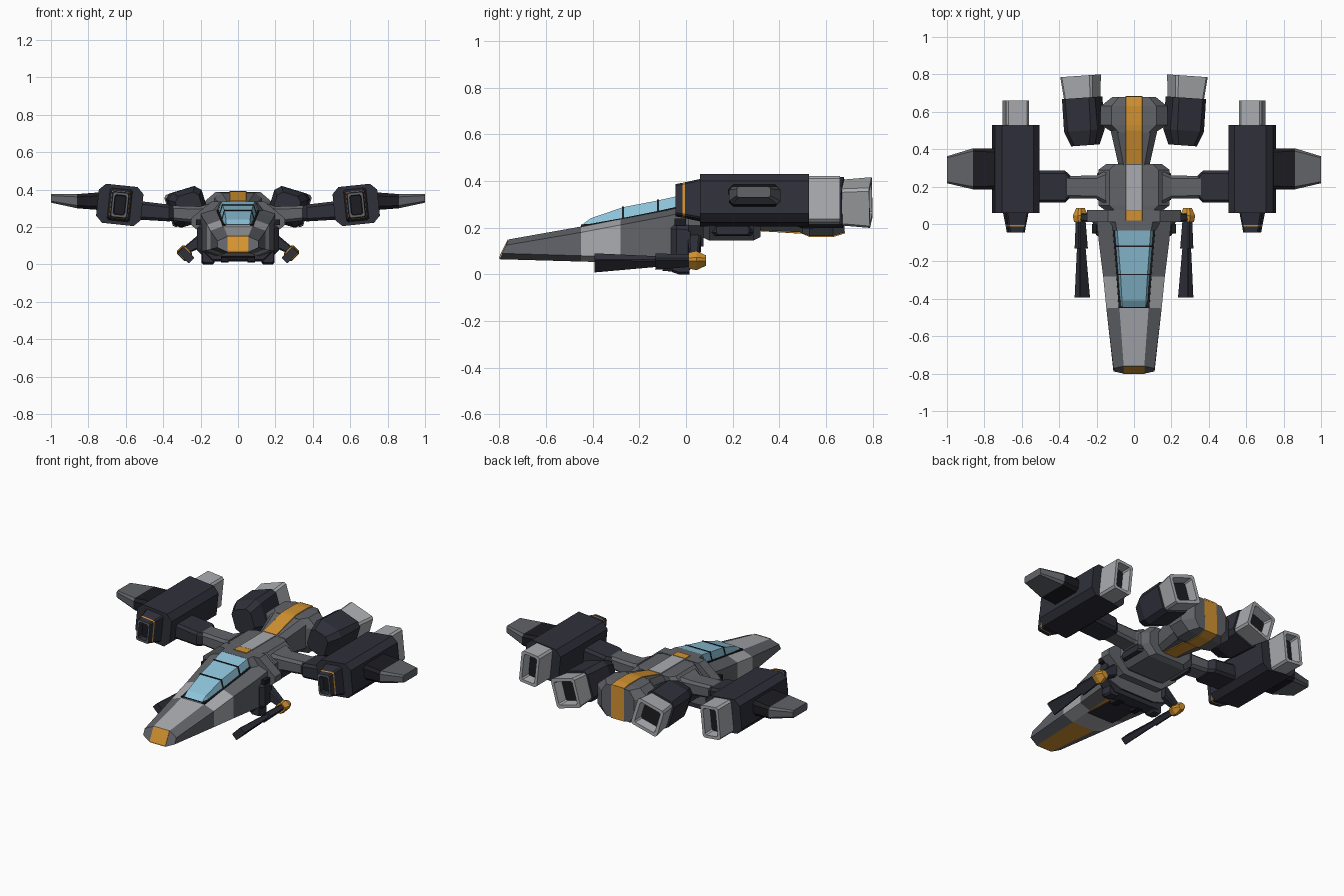
import bpy, bmesh
from math import radians
from mathutils import Matrix, Vector

if "Cube" in bpy.data.objects:
    bpy.data.objects.remove(bpy.data.objects["Cube"])

COLORS = {"mid": (.12, .125, .14, 1), "dark": (.028, .029, .042, 1), "light": (.4, .41, .43, 1),
          "orange": (.65, .29, .03, 1), "glass": (.27, .55, .7, 1), "black": (.012, .012, .016, 1)}
KEYS = list(COLORS)
MATS = []
for k in KEYS:
    m = bpy.data.materials.new(k + "_paint")
    m.diffuse_color = COLORS[k]
    m.use_nodes = True
    m.node_tree.nodes["Principled BSDF"].inputs["Base Color"].default_value = m.diffuse_color
    MATS.append(m)


def sec(axis, pos, a, b, ha, hb, ca=.0, cb=None):
    """Chamfered rectangle across an axis; sides: 0 top, 2 right, 4 bottom, 6 left."""
    cb = ca if cb is None else cb
    ca, cb = max(ca, .001), max(cb, .001)
    pts = [(-ha+ca, hb), (ha-ca, hb), (ha, hb-cb), (ha, cb-hb),
           (ha-ca, -hb), (ca-ha, -hb), (-ha, cb-hb), (-ha, hb-cb)]
    return [Vector((a+u, pos, b+v)) if axis == "y" else Vector((pos, a+u, b+v)) for u, v in pts]


def loft(name, rings, mat="mid", paint=None, end=None, pair=False, tf=None):
    """Skin the rings; paint maps (ring, side) to a colour, end colours the last cap."""
    bm = bmesh.new()
    vs = [[bm.verts.new(p) for p in r] for r in rings]
    n = len(rings[0])
    for i in range(len(vs)-1):
        for j in range(n):
            k = (j+1) % n
            f = bm.faces.new((vs[i][j], vs[i][k], vs[i+1][k], vs[i+1][j]))
            f.material_index = KEYS.index((paint and paint(i, j)) or mat)
    bm.faces.new(vs[0]).material_index = KEYS.index(mat)
    bm.faces.new(vs[-1]).material_index = KEYS.index(end or mat)
    bmesh.ops.recalc_face_normals(bm, faces=bm.faces)
    if tf:
        bm.transform(tf)
    me = bpy.data.meshes.new(name)
    bm.to_mesh(me)
    bm.free()
    for m in MATS:
        me.materials.append(m)
    ob = bpy.data.objects.new(name, me)
    bpy.context.collection.objects.link(ob)
    if pair:
        ob.modifiers.new("mirror", "MIRROR")
    return ob


def place(x, y, z, roll=0, toe=0):
    return (Matrix.Translation((x, y, z)) @ Matrix.Rotation(radians(toe), 4, "Z")
            @ Matrix.Rotation(radians(roll), 4, "Y"))


def stripe(name, pts, mat, hw=.045):
    loft(name, [sec("y", y, 0, z, hw, .004) for y, z in pts], mat)


def body(rows, cb):
    """Rings from rows of y, top half width, half width, top z, bottom z."""
    return [sec("y", y, 0, (zt+zb)/2, w, (zt-zb)/2, w-t, cb) for y, t, w, zt, zb in rows]


# nose with raked tip
nose = body([(-.8, .055, .11, .15, .065), (-.45, .078, .148, .205, .055), (-.28, .095, .165, .237, .05),
             (-.08, .115, .19, .275, .045), (.03, .12, .2, .3, .05)], .025)
for p in nose[0]:
    p.y += (p.z-.065)*.47


def nose_paint(i, j):
    if j == 4:
        return "orange" if i in (0, 2) else "light" if i == 1 else "dark"
    if i == 1 or (i == 0 and j == 0):
        return "light"


loft("nose", nose, paint=nose_paint)
stripe("nose_tip_panel", [(-.802, .069), (-.763, .148)], "orange", .055)
stripe("nose_belly_ridge", [(-.3, .047), (-.08, .036), (.0, .04)], "dark", .09)

# canopy, its ribs and sill
CAN = [(-.45, .062, .075, .202, .210), (-.41, .064, .078, .205, .24), (-.27, .072, .088, .23, .288),
       (-.12, .083, .1, .26, .317), (-.03, .09, .107, .28, .337)]


def trapezoid(y, a, b, zb, zt, g=0):
    return [Vector(p) for p in ((-b-g, y, zb), (-a-g, y, zt+g), (a+g, y, zt+g), (b+g, y, zb))]


loft("canopy", [trapezoid(*c) for c in CAN], "glass")
for i, c in enumerate(CAN[2:4]):
    loft(f"canopy_rib_{i}", [trapezoid(c[0]+d, *c[1:], g=.003) for d in (-.004, .004)], "black")
loft("canopy_sill", [trapezoid(y, b+.006, b+.01, zb-.02, zb+.012) for y, a, b, zb, zt in CAN], "black")
loft("canopy_rear_frame", [trapezoid(-.035, .092, .125, .26, .337), trapezoid(.02, .1, .16, .26, .337)])

# collar behind the nose
loft("collar", [sec("y", -.065, 0, .14, .195, .115, .06), sec("y", -.04, 0, .135, .218, .12, .06),
                sec("y", .02, 0, .135, .218, .115, .06)], "dark")
loft("collar_foot", [sec("y", -.06, .16, .05, .03, .04, .01), sec("y", -.03, .16, .035, .035, .035, .01),
                     sec("y", .015, .16, .04, .03, .04, .01)], "dark", pair=True)
loft("collar_vent", [sec("x", .2, -.025, .225, .025, .015), sec("x", .224, -.025, .225, .025, .015)],
     "black", pair=True)
loft("belly_sensor", [sec("y", -.1, .07, .03, .02, .015), sec("y", -.03, .07, .03, .02, .02)], "black", pair=True)
loft("crossbar", body([(.01, .14, .25, .337, .12), (.075, .14, .25, .337, .12)], .09))
stripe("crossbar_panel", [(.02, .337), (.072, .337)], "orange")

# spine, neck and tail block
loft("mid_body", body([(.07, .1, .15, .333, .16), (.1, .13, .19, .335, .145), (.29, .13, .19, .335, .145),
                       (.32, .1, .15, .333, .16)], .055))
loft("mid_vent", [sec("x", .17, .2, .2, .09, .035, .015), sec("x", .197, .2, .19, .07, .02, .01)],
     "dark", pair=True)
loft("neck", body([(.31, .055, .082, .333, .19), (.5, .09, .125, .385, .18)], .03))
loft("tail_block", body([(.49, .08, .115, .384, .18), (.53, .12, .178, .387, .165), (.63, .12, .178, .387, .165),
                         (.68, .08, .115, .38, .18)], .05))
stripe("spine_panel", [(.075, .336), (.315, .336)], "light")
stripe("neck_stripe", [(.32, .336), (.5, .385), (.53, .388), (.63, .388), (.682, .38)], "orange")
stripe("tail_stripe_end", [(.681, .382), (.684, .182)], "orange")
stripe("tail_stripe_belly", [(.32, .189), (.5, .178), (.53, .164), (.63, .164), (.682, .18)], "orange")


def hollow(name, y0, y1, wide0, wide1, wall, tf):
    """Open rectangular exhaust with a black floor."""
    (w0, h0), (w1, h1) = wide0, wide1
    loft(name, [sec("y", y0, 0, 0, w0, h0, .012), sec("y", y1, 0, 0, w1, h1, .012),
                sec("y", y1, 0, 0, w1-wall, h1-wall, .008), sec("y", y1-.06, 0, 0, w1-wall*1.3, h1-wall*1.3, .008)],
         "light", end="black", pair=True, tf=tf)


# rear engines, rolled and toed out
rear = place(.272, .6, .308, 17, -4)
loft("rear_engine", [sec("y", -.18, 0, 0, .066, .07, .025), sec("y", -.1, 0, 0, .094, .096, .03),
                     sec("y", .075, 0, 0, .092, .094, .025)], "dark", pair=True, tf=rear)
hollow("rear_nozzle", .07, .193, (.08, .082), (.09, .09), .02, rear)

# wing pods
pod = place(.632, 0, .318, -6)
loft("wing_pod", [sec("y", .06, 0, 0, .12, .105, .035), sec("y", .528, 0, 0, .12, .105, .035)],
     "dark", pair=True, tf=pod)
loft("pod_intake", [sec("y", y, 0, 0, w, h, .008) for y, w, h in
                    ((.07, .062, .088), (-.005, .049, .073), (-.014, .0475, .071), (-.045, .042, .066),
                     (-.045, .031, .053), (-.01, .028, .05))],
     "dark", paint=lambda i, j: "orange" if i == 1 else "mid" if i == 3 else None,
     end="black", pair=True, tf=pod)
hollow("pod_nozzle", .52, .66, (.062, .1), (.062, .1), .018, pod)

# wing arms and winglets
loft("wing_arm", [sec("x", .15, .195, .262, .09, .065, .02), sec("x", .2, .197, .265, .062, .045, .015),
                  sec("x", .36, .197, .275, .06, .04, .015)], pair=True)
loft("arm_sleeve", [sec("x", .335, .2, .27, .055, .036, .015), sec("x", .37, .2, .275, .086, .045, .015),
                    sec("x", .54, .2, .29, .086, .05, .015)], "dark", pair=True)
loft("winglet", [sec("x", .73, .293, .338, .11, .048, .02), sec("x", .86, .295, .338, .11, .038, .015),
                 sec("x", 1.0, .29, .353, .072, .023, .008)],
     paint=lambda i, j: "black" if i == 0 else None, pair=True)

# side guns
gun = place(.282, 0, .055, 45)
loft("gun_barrel", [sec("y", -.392, 0, -.008, .022, .04, .004), sec("y", -.12, 0, 0, .014, .022, .004)],
     "dark", pair=True, tf=gun)
loft("gun_sleeve", [sec("y", -.13, 0, 0, .02, .036, .006), sec("y", .03, 0, .005, .016, .026, .006)],
     "dark", pair=True, tf=gun)
loft("gun_cap", [sec("y", .01, 0, .006, .026, .032, .01), sec("y", .045, 0, .006, .03, .038, .01),
                 sec("y", .085, 0, .006, .018, .024, .01)], "orange", pair=True, tf=gun)
loft("gun_strut", [sec("x", .18, .035, .14, .03, .045, .01), sec("x", .285, .035, .075, .02, .022, .006)],
     "dark", pair=True)
